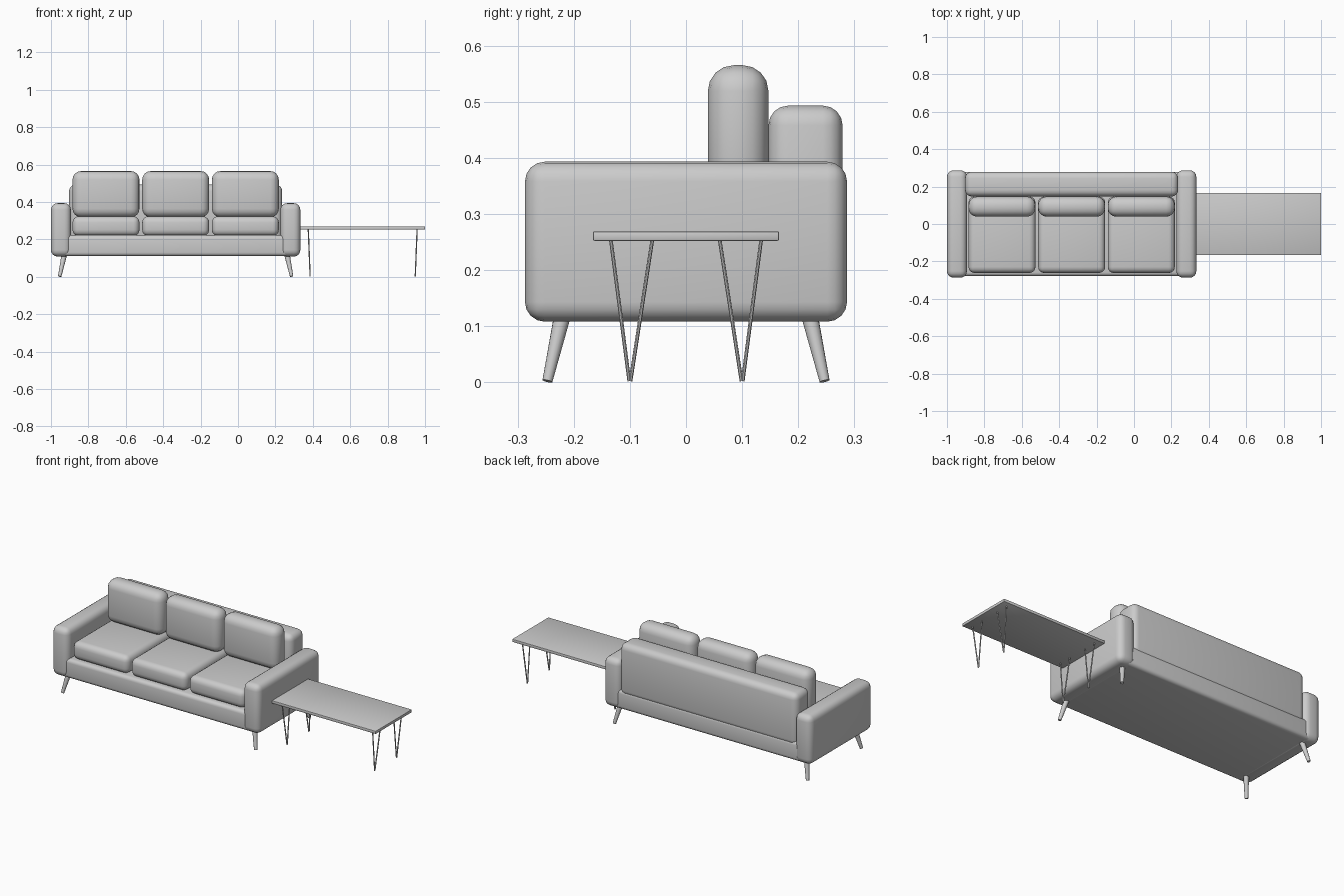
import bpy
from mathutils import Vector

if "Cube" in bpy.data.objects:
    bpy.data.objects.remove(bpy.data.objects["Cube"])

CX = -1 / 3  # sofa centre line
TX = 2 / 3   # table centre line


def smooth(ob):
    bpy.ops.object.select_all(action='DESELECT')
    ob.select_set(True)
    bpy.context.view_layer.objects.active = ob
    bpy.ops.object.shade_smooth_by_angle(angle=0.7)


def box(name, x, y, z, bevel, segments=4):
    """Rounded box from (min, max) ranges."""
    bpy.ops.mesh.primitive_cube_add(size=1)
    ob = bpy.context.object
    ob.name = name
    ob.location = [(r[0] + r[1]) / 2 for r in (x, y, z)]
    ob.scale = [r[1] - r[0] for r in (x, y, z)]
    bpy.ops.object.transform_apply(location=False, rotation=False, scale=True)
    mod = ob.modifiers.new("round", 'BEVEL')
    mod.width, mod.segments = bevel, segments
    bpy.ops.object.modifier_apply(modifier=mod.name)
    smooth(ob)
    return ob


def rod(name, bottom, top, r_bottom, r_top, sides):
    """Tapered rod between two points."""
    a, b = Vector(bottom), Vector(top)
    d = b - a
    bpy.ops.mesh.primitive_cone_add(vertices=sides, radius1=r_bottom, radius2=r_top, depth=d.length)
    ob = bpy.context.object
    ob.name = name
    ob.location = (a + b) / 2
    ob.rotation_euler = d.to_track_quat('Z', 'Y').to_euler()
    smooth(ob)
    return ob


# Sofa frame
box("sofa_base", (-0.95, 0.283), (-0.279, 0.279), (0.11, 0.222), 0.02)
box("backrest", (-0.903, 0.236), (0.147, 0.279), (0.19, 0.493), 0.035)
for side, s in (("left", -1), ("right", 1)):
    xs = sorted((CX + s * 0.56, CX + s * 0.6667))
    box(side + "_arm", xs, (-0.287, 0.287), (0.108, 0.393), 0.035)

# Cushions
for i in (-1, 0, 1):
    c = CX + i * 0.3725
    xs = (c - 0.179, c + 0.179)
    box(f"seat_cushion_{i + 2}", xs, (-0.262, 0.147), (0.218, 0.323), 0.033)
    box(f"back_cushion_{i + 2}", xs, (0.039, 0.147), (0.318, 0.565), 0.046)

# Splayed sofa legs
for sx in (-1, 1):
    for sy in (-1, 1):
        rod("sofa_leg", (CX + sx * 0.62, sy * 0.247, 0.002),
            (CX + sx * 0.595, sy * 0.220, 0.12), 0.009, 0.015, 16)

# Side table with hairpin legs
box("table_top", (TX - 1 / 3, TX + 1 / 3), (-0.166, 0.166), (0.252, 0.269), 0.003, 2)
for sx in (-1, 1):
    for sy in (-1, 1):
        for dy in (-0.037, 0.037):
            rod("hairpin_rod", (TX + sx * 0.281, sy * 0.1 + dy * 0.03, 0.002),
                (TX + sx * 0.291, sy * 0.097 + dy, 0.254), 0.0034, 0.0034, 8)
